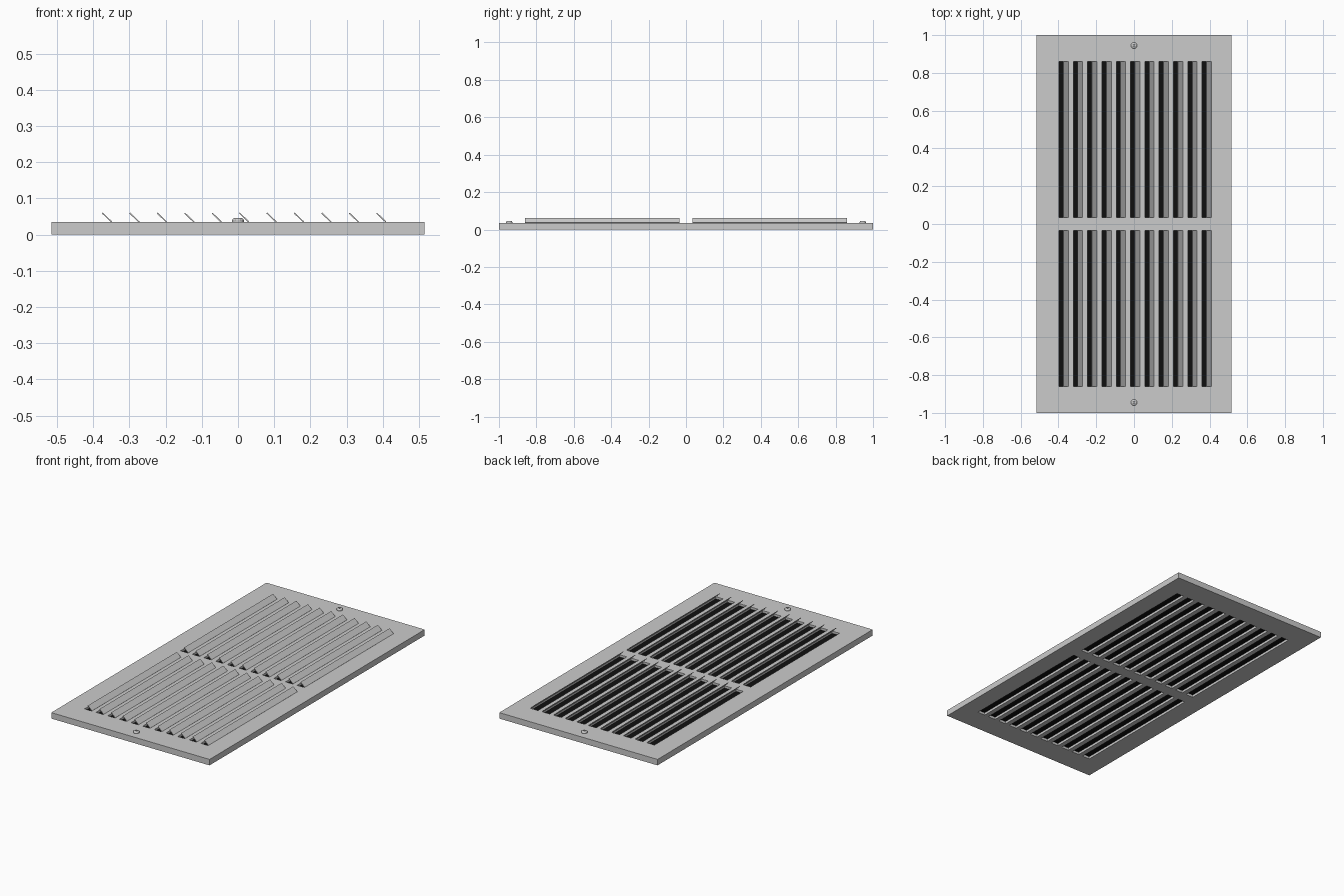
import bpy, bmesh, math

if "Cube" in bpy.data.objects:
    bpy.data.objects.remove(bpy.data.objects["Cube"])

HALF_W, HALF_L, THICK = 0.515, 1.0, 0.035
COUNT, PITCH, FIRST, SLOT_W = 11, 0.0758, -0.397, 0.048
Y_IN, Y_OUT = 0.034, 0.86
starts = [FIRST + i * PITCH for i in range(COUNT)]


def finish(bm, name):
    bmesh.ops.recalc_face_normals(bm, faces=bm.faces)
    mesh = bpy.data.meshes.new(name)
    bm.to_mesh(mesh)
    bm.free()
    ob = bpy.data.objects.new(name, mesh)
    bpy.context.collection.objects.link(ob)
    return ob


def extrude(bm, faces, vec):
    res = bmesh.ops.extrude_face_region(bm, geom=faces)
    verts = [g for g in res["geom"] if isinstance(g, bmesh.types.BMVert)]
    bmesh.ops.translate(bm, verts=verts, vec=vec)


# Face plate: a grid with the slot cells left open, given thickness
xs = [-HALF_W] + [x for s in starts for x in (s, s + SLOT_W)] + [HALF_W]
ys = [-HALF_L, -Y_OUT, -Y_IN, Y_IN, Y_OUT, HALF_L]
bm = bmesh.new()
grid = [[bm.verts.new((x, y, 0)) for y in ys] for x in xs]
for i in range(len(xs) - 1):
    for j in range(len(ys) - 1):
        if i % 2 == 1 and j in (1, 3):
            continue
        bm.faces.new((grid[i][j], grid[i + 1][j], grid[i + 1][j + 1], grid[i][j + 1]))
extrude(bm, bm.faces[:], (0, 0, THICK))
finish(bm, "face_plate")

# Louvre slats: thin sheets leaning over each slot, in two rows
t = 0.0012
for row, (y0, y1) in {"front": (-Y_OUT, -Y_IN), "back": (Y_IN, Y_OUT)}.items():
    bm = bmesh.new()
    for s in starts:
        hinge, tip = s + SLOT_W, s + 0.022
        profile = [(hinge - t, THICK - t), (hinge + t, THICK + t),
                   (tip + t, 0.061), (tip - t, 0.061 - 2 * t)]
        face = bm.faces.new([bm.verts.new((x, y0, z)) for x, z in profile])
        extrude(bm, [face], (0, y1 - y0, 0))
    finish(bm, row + "_slats")

# Dark backing sheet inside the slots
black = bpy.data.materials.new("black")
black.diffuse_color = (0.005, 0.005, 0.005, 1)
black.use_nodes = True
black.node_tree.nodes["Principled BSDF"].inputs["Base Color"].default_value = black.diffuse_color
bpy.ops.mesh.primitive_cube_add(size=1, location=(0, 0, 0.018))
backing = bpy.context.object
backing.name = "backing_sheet"
backing.scale = (0.84, 1.76, 0.008)
backing.data.materials.append(black)

# Screw heads: lathed profile with a small centre recess
profile = [(0.0165, 0.033), (0.0165, 0.040), (0.014, 0.044), (0.010, 0.046),
           (0.006, 0.046), (0.005, 0.041)]
SIDES = 16
for name, y in (("front_screw", -0.945), ("back_screw", 0.945)):
    bm = bmesh.new()
    rings = [[bm.verts.new((r * math.cos(a), y + r * math.sin(a), z))
              for a in (2 * math.pi * k / SIDES for k in range(SIDES))]
             for r, z in profile]
    for lo, hi in zip(rings, rings[1:]):
        for k in range(SIDES):
            n = (k + 1) % SIDES
            bm.faces.new((lo[k], lo[n], hi[n], hi[k]))
    bm.faces.new(rings[0])
    bm.faces.new(rings[-1])
    finish(bm, name)
